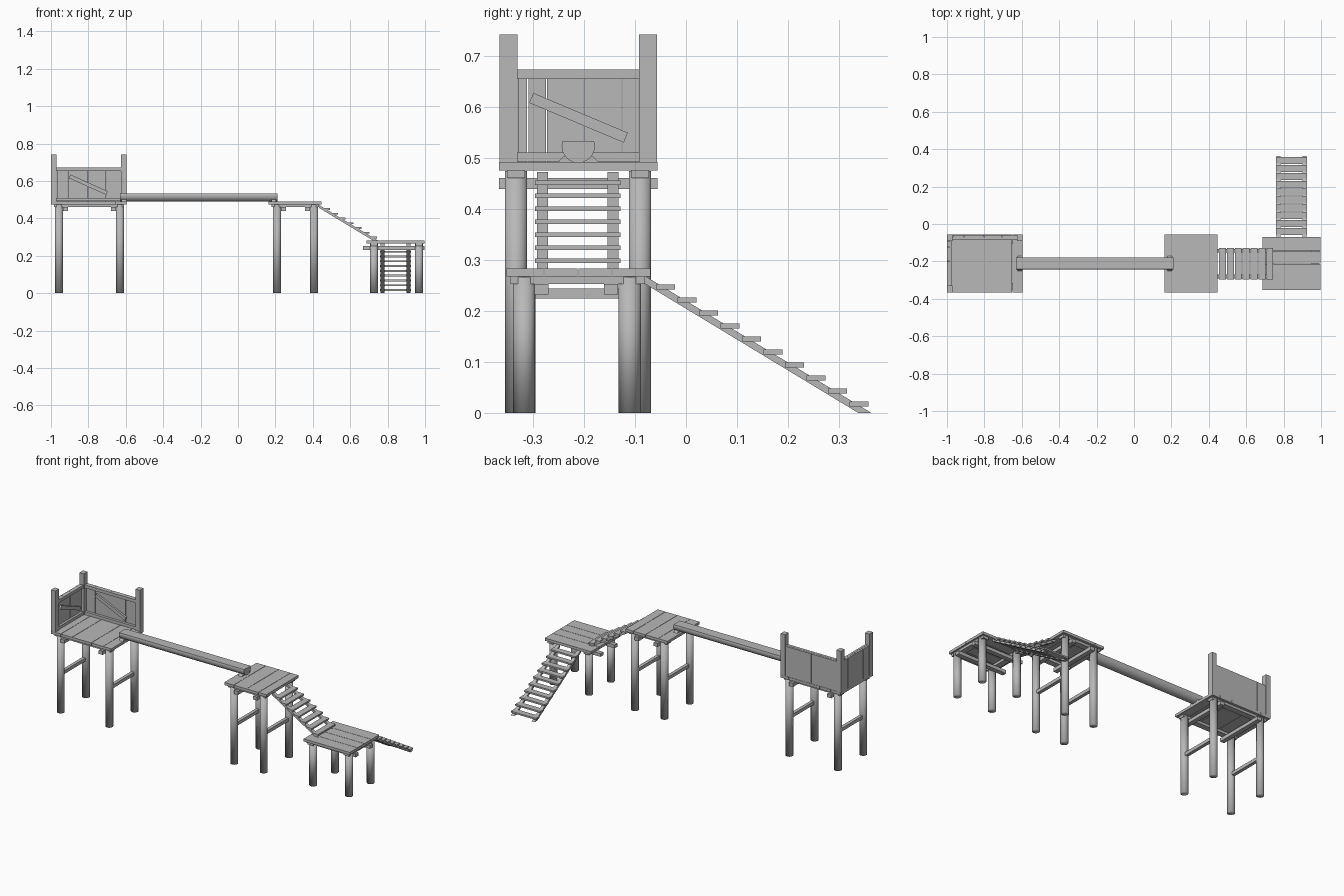
import bpy, bmesh, math
from mathutils import Vector

cube = bpy.data.objects.get("Cube")
if cube:
    bpy.data.objects.remove(cube, do_unlink=True)

wood = bpy.data.materials.new("grey_wood")
wood.use_nodes = True
GREY = (0.48, 0.48, 0.48, 1)
wood.diffuse_color = GREY
wood.node_tree.nodes["Principled BSDF"].inputs["Base Color"].default_value = GREY


def prism(bm, pts, axis, a, b):
    """Extrude a 2D outline along an axis from a to b."""
    def place(p, h):
        co = list(p)
        co.insert("xyz".index(axis), h)
        return bm.verts.new(co)
    lo = [place(p, a) for p in pts]
    hi = [place(p, b) for p in pts]
    bm.faces.new(lo)
    bm.faces.new(hi[::-1])
    for i in range(len(pts)):
        j = (i + 1) % len(pts)
        bm.faces.new((lo[i], hi[i], hi[j], lo[j]))


def box(bm, x, y, z):
    prism(bm, [(x[0], y[0]), (x[1], y[0]), (x[1], y[1]), (x[0], y[1])], "z", *z)


def bar(bm, p, q, width, axis, a, b):
    """Slanting bar between two 2D points, extruded along an axis."""
    p, q = Vector(p), Vector(q)
    n = (q - p).normalized().orthogonal() * width / 2
    prism(bm, [p + n, q + n, q - n, p - n], axis, a, b)


def circle(cx, cy, r, n):
    return [(cx + r * math.cos(math.tau * i / n), cy + r * math.sin(math.tau * i / n))
            for i in range(n)]


def finish(name, bm, smooth=None):
    bmesh.ops.recalc_face_normals(bm, faces=bm.faces)
    me = bpy.data.meshes.new(name)
    bm.to_mesh(me)
    bm.free()
    me.materials.append(wood)
    ob = bpy.data.objects.new(name, me)
    bpy.context.collection.objects.link(ob)
    if smooth:
        bpy.ops.object.select_all(action="DESELECT")
        ob.select_set(True)
        bpy.context.view_layer.objects.active = ob
        if smooth == "all":
            bpy.ops.object.shade_smooth()
        else:
            bpy.ops.object.shade_smooth_by_angle(angle=math.radians(30))
    return ob


def boards(bm, edges, make):
    """Fill the spans between successive edges, leaving thin gaps."""
    for a, b in zip(edges, edges[1:]):
        make(bm, (a + 0.001, b - 0.001))


def legs(name, xs, ys, top):
    bm = bmesh.new()
    for x in xs:
        for y in ys:
            prism(bm, circle(x, y, 0.0218, 20), "z", 0, top)
    finish(name, bm, "all")


LEG_Y = (-0.333, -0.09)
DECK_Y = (-0.366, -0.056)

# Two tall platforms: deck boards, bearers, joists, legs and mid-height rails
for name, edges, leg_x in (
        ("tower", [-1, -0.933, -0.858, -0.73, -0.65, -0.594], (-0.957, -0.631)),
        ("middle", [0.163, 0.227, 0.313, 0.393, 0.447], (0.208, 0.406))):
    bm = bmesh.new()
    boards(bm, edges, lambda m, s: box(m, s, DECK_Y, (0.475, 0.491)))
    finish(name + "_deck", bm)
    bm = bmesh.new()
    for y in LEG_Y:
        box(bm, (edges[0] + 0.015, edges[-1] - 0.015), (y - 0.018, y + 0.018), (0.46, 0.475))
    for x, s in zip(leg_x, (1, -1)):
        inner = sorted((x + s * 0.021, x + s * 0.048))
        box(bm, inner, DECK_Y, (0.439, 0.46))
        box(bm, (x - 0.01, x + 0.01), LEG_Y, (0.224, 0.244))
    finish(name + "_frame", bm)
    legs(name + "_legs", leg_x, LEG_Y, 0.474)

# Low platform
bm = bmesh.new()
boards(bm, [-0.353, -0.278, -0.212, -0.145, -0.069],
       lambda m, s: box(m, (0.687, 0.997), s, (0.267, 0.283)))
finish("low_deck", bm)
bm = bmesh.new()
for x in (0.727, 0.968):
    box(bm, (x - 0.018, x + 0.018), (-0.344, -0.08), (0.252, 0.267))
for y in (-0.283, -0.147):
    box(bm, (0.668, 0.998), (y - 0.0135, y + 0.0135), (0.232, 0.252))
finish("low_frame", bm)
legs("low_legs", (0.727, 0.968), (-0.317, -0.11), 0.266)

# Tower corner posts
bm = bmesh.new()
LEFT, RIGHT = (-1, -0.97), (-0.625, -0.595)
FRONT, BACK = (-0.365, -0.33), (-0.092, -0.057)
for x, y in ((LEFT, FRONT), (LEFT, BACK), (RIGHT, BACK)):
    box(bm, x, y, (0.491, 0.741))
finish("corner_posts", bm)

# Side wall: planks, rails and brace
RAILS = ((0.492, 0.51), (0.654, 0.673))
bm = bmesh.new()
boards(bm, [-0.33, -0.31, -0.273, -0.2, -0.125, -0.092],
       lambda m, s: box(m, (-0.999, -0.987), s, (0.491, 0.672)))
for z in RAILS:
    box(bm, (-0.987, -0.973), (-0.33, -0.092), z)
bar(bm, (-0.303, 0.617), (-0.118, 0.539), 0.021, "x", -0.987, -0.975)
finish("side_wall", bm)

# Back wall: planks, rails and brace
bm = bmesh.new()
boards(bm, [-0.97, -0.91, -0.8, -0.705, -0.625],
       lambda m, s: box(m, s, (-0.07, -0.058), (0.491, 0.672)))
for z in RAILS:
    box(bm, (-0.97, -0.625), (-0.086, -0.07), z)
bar(bm, (-0.9, 0.625), (-0.7, 0.535), 0.021, "y", -0.082, -0.07)
finish("back_wall", bm)

# Flat-topped log bridge and its chocks
LOG_Y, LOG_Z = -0.211, 0.5225
bm = bmesh.new()
outline = [(y, min(z, 0.533)) for y, z in circle(LOG_Y, LOG_Z, 0.0325, 32)]
rim = [p for p in outline if p[1] < 0.533]
half = math.sqrt(0.0325 ** 2 - (0.533 - LOG_Z) ** 2)
split = next(i for i, p in enumerate(rim) if p[0] < LOG_Y and p[1] > LOG_Z)
while rim[split - 1][0] < LOG_Y and rim[split - 1][1] > LOG_Z:
    split -= 1
top = [(LOG_Y + half, 0.533), (LOG_Y - half, 0.533)]
prism(bm, rim[:split] + top + rim[split:], "x", -0.63, 0.211)
finish("log_bridge", bm, "angle")
bm = bmesh.new()
chock = [(LOG_Y + 0.04, 0.491), (LOG_Y + 0.03, 0.502),
         (LOG_Y - 0.03, 0.502), (LOG_Y - 0.04, 0.491)]
for x in (-0.622, 0.178):
    prism(bm, chock, "x", x, x + 0.025)
finish("log_chocks", bm)


def ladder(name, axis, start, centre, top, foot, count):
    """Sloping ladder running along +axis with stringers and treads."""
    slope = 0.605
    end = start + (top - foot) / slope
    side = "y" if axis == "x" else "x"
    bm = bmesh.new()
    for c in (centre - 0.069, centre + 0.069):
        prism(bm, [(start, top), (end, foot), (end - 0.0256, foot), (start, top - 0.0155)],
              side, c - 0.0105, c + 0.0105)
    finish(name + "_stringers", bm)
    bm = bmesh.new()
    for i in range(count):
        d = start + 0.04 + i * 0.0421
        z = top - 0.026 - i * 0.0421 * slope
        run, span = (d - 0.0185, d + 0.0185), (centre - 0.084, centre + 0.084)
        box(bm, *((run, span) if axis == "x" else (span, run)), (z, z + 0.0095))
    finish(name + "_treads", bm)


ladder("upper_ladder", "x", 0.433, -0.212, 0.472, 0.283, 7)
ladder("lower_ladder", "y", -0.08, 0.842, 0.268, 0, 10)
